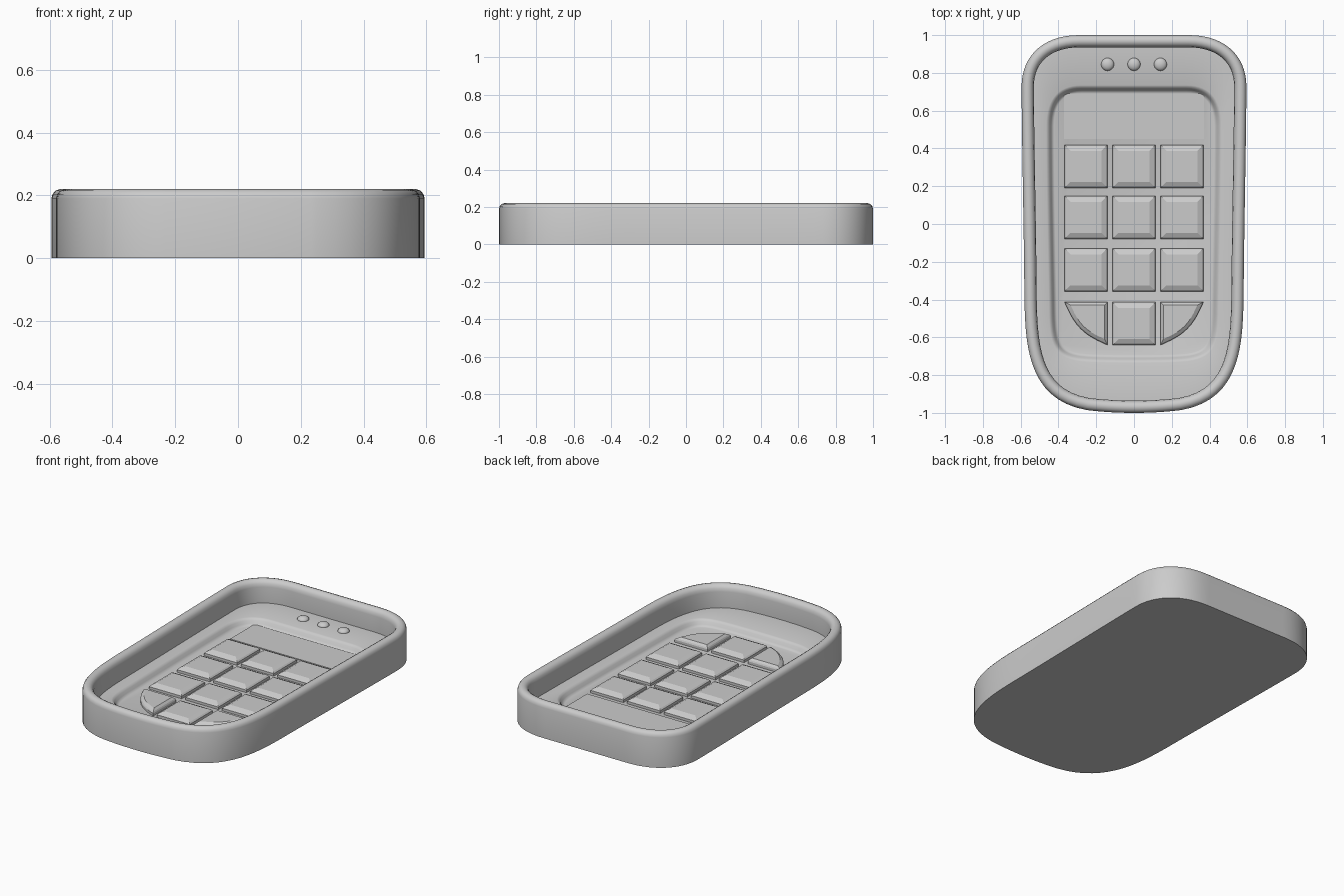
import bpy, bmesh, math
from mathutils import Vector
from mathutils.geometry import interpolate_bezier

cube = bpy.data.objects.get("Cube")
if cube:
    bpy.data.objects.remove(cube)

gray = bpy.data.materials.new("plain_gray")
gray.use_nodes = True
gray.diffuse_color = (0.6, 0.6, 0.6, 1)
gray.node_tree.nodes["Principled BSDF"].inputs["Base Color"].default_value = (0.6, 0.6, 0.6, 1)


def finish(name, bm, angle=35):
    bmesh.ops.recalc_face_normals(bm, faces=bm.faces)
    mesh = bpy.data.meshes.new(name)
    bm.to_mesh(mesh)
    bm.free()
    mesh.materials.append(gray)
    obj = bpy.data.objects.new(name, mesh)
    bpy.context.collection.objects.link(obj)
    bpy.ops.object.select_all(action='DESELECT')
    obj.select_set(True)
    bpy.context.view_layer.objects.active = obj
    bpy.ops.object.shade_smooth_by_angle(angle=math.radians(angle))
    return obj


def loft(name, rings, angle=35):
    """Skin a stack of (outline, height) rings and cap both ends."""
    bm = bmesh.new()
    loops = [[bm.verts.new((p.x, p.y, z)) for p in pts] for pts, z in rings]
    n = len(loops[0])
    for low, high in zip(loops, loops[1:]):
        for i in range(n):
            j = (i + 1) % n
            bm.faces.new((low[i], low[j], high[j], high[i]))
    bm.faces.new(loops[0])
    bm.faces.new(loops[-1])
    return finish(name, bm, angle)


def outline(segments, steps=16):
    """Mirror a right-hand chain of bezier segments into a closed outline."""
    half = []
    for seg in segments:
        a, h1, h2, b = [Vector((*p, 0)) for p in seg]
        half += interpolate_bezier(a, h1, h2, b, steps)[:-1]
    half.append(b)
    return half + [Vector((-p.x, p.y, 0)) for p in reversed(half[1:-1])]


def inset(pts, d):
    """Move a smooth clockwise outline inward by d."""
    result = []
    for i, p in enumerate(pts):
        t = (pts[(i + 1) % len(pts)] - pts[i - 1]).normalized()
        result.append(p + Vector((t.y, -t.x, 0)) * d)
    return result


# Tray body: wide rounded top end, tapering lower end
outer = outline([
    [(0, 1), (.1, 1), (.2, 1), (.29, 1)],
    [(.29, 1), (.49, 1), (.595, .88), (.595, .73)],
    [(.595, .73), (.595, .5), (.583, 0), (.58, -.4)],
    [(.58, -.4), (.575, -.65), (.56, -.93), (.25, -.985)],
    [(.25, -.985), (.17, -.995), (.08, -1), (0, -1)],
])
recess = outline([
    [(0, .735), (.1, .735), (.2, .735), (.28, .735)],
    [(.28, .735), (.4, .735), (.465, .66), (.465, .52)],
    [(.465, .52), (.465, .2), (.455, -.2), (.45, -.48)],
    [(.45, -.48), (.445, -.65), (.42, -.72), (.25, -.73)],
    [(.25, -.73), (.17, -.735), (.08, -.735), (0, -.735)],
])
SHELF, FLOOR = .08, .04
rim_profile = [(0, 0), (0, .19), (.004, .204), (.013, .215), (.027, .22), (.04, .219),
               (.052, .212), (.061, .2), (.065, .18), (.065, SHELF)]
well_profile = [(0, SHELF), (.008, .077), (.018, .068), (.026, .052), (.034, .043), (.042, FLOOR)]
loft("tray_body", [(inset(outer, d), z) for d, z in rim_profile]
     + [(inset(recess, d), z) for d, z in well_profile])


# Keys: bevelled caps shrinking toward their centre
def key(name, pts, center, radius, width):
    profile = [(0, FLOOR - .005), (0, .056), (.25, .064), (1, .075)]
    c = Vector((*center, 0))
    pts = [Vector((*p, 0)) for p in pts]
    loft(name, [([c + (p - c) * (1 - f * width / radius) for p in pts], z)
                for f, z in profile], 20)


HALF = .114
rows, columns = (.305, .035, -.243, -.527), (-.254, 0, .254)
for r, y in enumerate(rows):
    for c, x in enumerate(columns):
        name = f"key_row{r + 1}_column{c + 1}"
        if r < 3 or c == 1:
            corners = [(x + HALF * a, y + HALF * b) for a, b in ((-1, 1), (1, 1), (1, -1), (-1, -1))]
            key(name, corners, (x, y), HALF, .032)
        else:
            # Lower corner key with a curved outer edge
            s = -1 if c == 0 else 1
            inner, far = abs(x) - HALF, abs(x) + HALF
            top, low = y + HALF, y - HALF
            pts = [(s * inner, top)]
            for i in range(11):
                t = i / 10
                bulge = .028 * math.sin(math.pi * t)
                pts.append((s * (inner + (far - inner) * t + bulge), low + (top - low) * t - bulge))
            key(name, pts, (s * (inner + .075), top - .075), .075, .016)

# Thin display panel above the keys
panel = [Vector((a * .37, y, 0)) for a, y in ((-1, .69), (1, .69), (1, .45), (-1, .45))]
loft("display_panel", [(panel, FLOOR - .002), (panel, FLOOR + .006)])

# Indicator lamps
for i, x in enumerate((-.14, 0, .14)):
    bm = bmesh.new()
    bmesh.ops.create_uvsphere(bm, u_segments=24, v_segments=12, radius=.034)
    for v in bm.verts:
        v.co = (v.co.x + x, v.co.y + .845, v.co.z * .6 + SHELF)
    finish(f"indicator_lamp_{i + 1}", bm)
